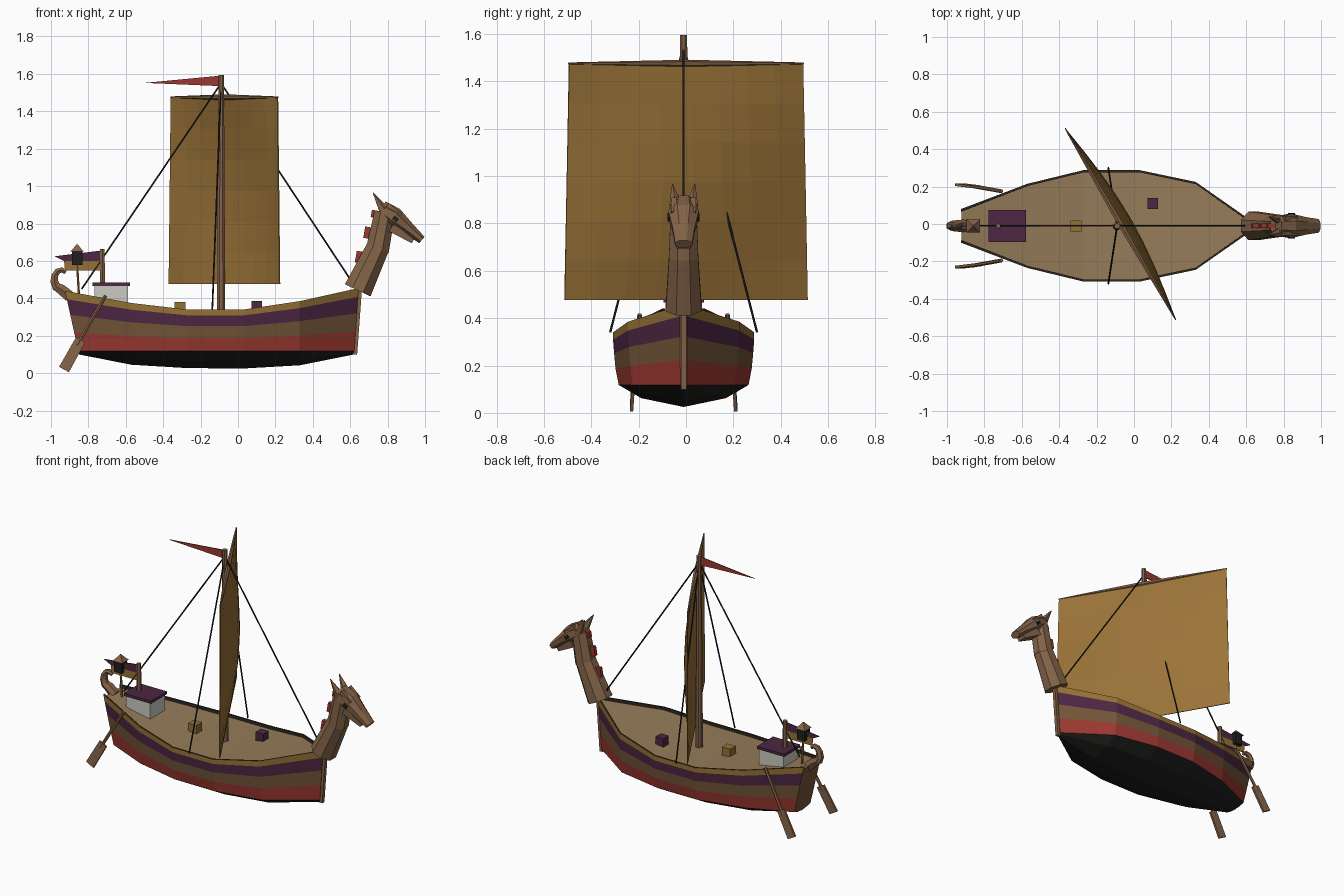
import bpy, bmesh
from math import sin, cos, pi, radians, sqrt
from mathutils import Vector, Matrix

if "Cube" in bpy.data.objects:
    bpy.data.objects.remove(bpy.data.objects["Cube"])

COL = dict(wood=(.23, .125, .065), plank=(.17, .09, .04), dark=(.03, .022, .015), black=(.014, .014, .013),
           red=(.33, .04, .032), purple=(.075, .02, .055), gold=(.3, .165, .035), sail=(.33, .175, .04),
           deck=(.3, .2, .1), plaster=(.6, .6, .55))
MATS = {}
for k, c in COL.items():
    MATS[k] = bpy.data.materials.new(k)
    MATS[k].diffuse_color = (*c, 1)
Y0 = -0.01          # centreline of the boat


def finish(name, bm, *mats):
    bmesh.ops.recalc_face_normals(bm, faces=bm.faces)
    me = bpy.data.meshes.new(name)
    bm.to_mesh(me)
    bm.free()
    for m in mats:
        me.materials.append(MATS[m])
    ob = bpy.data.objects.new(name, me)
    ob.location.y = Y0
    bpy.context.collection.objects.link(ob)
    return ob


def loft(name, rings, mats, row_mat=None):
    bm = bmesh.new()
    vs = [[bm.verts.new(p) for p in r] for r in rings]
    n = len(rings[0])
    for a, b in zip(vs, vs[1:]):
        for i in range(n):
            f = bm.faces.new((a[i], a[(i + 1) % n], b[(i + 1) % n], b[i]))
            f.material_index = row_mat[i] if row_mat else 0
    bm.faces.new(vs[0])
    bm.faces.new(vs[-1])
    return finish(name, bm, *mats)


def tube(name, pts, radii, mat, sides=8):
    """Faceted tube; each radius is a number or (half height, half width)."""
    pts = [Vector(p) for p in pts]
    rings = []
    for i, p in enumerate(pts):
        t = (pts[min(i + 1, len(pts) - 1)] - pts[max(i - 1, 0)]).normalized()
        ref = Vector((0, 1, 0)) if abs(t.y) < .8 else Vector((0, 0, 1))
        u = t.cross(ref).normalized()
        v = u.cross(t)
        r = radii[i] if isinstance(radii[i], tuple) else (radii[i],) * 2
        k = 1 / cos(pi / sides)
        rings.append([p + u * r[0] * k * cos(2 * pi * (j + .5) / sides)
                      + v * r[1] * k * sin(2 * pi * (j + .5) / sides) for j in range(sides)])
    return loft(name, rings, [mat])


def box(name, c, s, mat, tilt=0):
    bm = bmesh.new()
    bmesh.ops.create_cube(bm, size=1, matrix=Matrix.Translation(c) @ Matrix.Rotation(radians(tilt), 4, 'Y')
                          @ Matrix.Diagonal((*s, 1)))
    return finish(name, bm, mat)


def plate(name, pts, mat, th=.006):
    """Flat panel in the xz plane."""
    return loft(name, [[(x, y, z) for x, z in pts] for y in (-th / 2, th / 2)], [mat])


# Hull: stations are (x at sheer, x at keel, half width, keel z, sheer z)
stations = [(-.925, -.85, .09, .10, .44), (-.57, -.57, .225, .045, .375), (-.27, -.27, .298, .027, .34),
            (.03, .03, .298, .025, .34), (.33, .33, .235, .042, .385), (.645, .62, .015, .10, .455)]
rings = []
for xt, xb, w, kz, sz in stations:
    c = max(kz + .014, .118)
    h = sz - c
    half = [(0, kz), (.6 * w, kz + .4 * (c - kz)), (.92 * w, c), (.965 * w, c + .31 * h), (.985 * w, c + .6 * h),
            (w, c + .86 * h), (w, sz), (w - .012, sz), (w - .012, sz - .018), (0, sz - .018)]
    ring = half + [(-y, z) for y, z in half[8:0:-1]]
    rings.append([(xb + (xt - xb) * (z - kz) / (sz - kz), y, z) for y, z in ring])
band = [0, 0, 1, 2, 3, 4, 5, 5, 6]
hull = loft("hull", rings, ["black", "red", "plank", "purple", "gold", "dark", "deck"], band + band[::-1])
for f in hull.data.polygons[-2:]:
    f.material_index = 2
tube("stem_post", [(.625, 0, .10), (.65, 0, .44)], [.012, .012], "wood", 4)

# Figurehead: neck, head, jaw, horns, eyes, crest
tube("neck_lower", [(.64, 0, .443), (.748, 0, .672)], [.076, .061], "wood")
tube("neck_upper", [(.745, 0, .655), (.785, 0, .86)], [.062, .055], "wood")
tube("head", [(.765, 0, .88), (.835, 0, .835), (.91, 0, .775), (.983, 0, .712)],
     [(.045, .05), (.053, .064), (.034, .047), (.022, .036)], "wood")
tube("lower_jaw", [(.82, 0, .78), (.935, 0, .705)], [(.025, .045), (.012, .03)], "wood", 4)
for s, side in ((-1, "right"), (1, "left")):
    tube(side + "_horn", [(.775, s * .035, .875), (.722, s * .047, .965)], [.022, .002], "wood", 5)
    tube(side + "_brow", [(.80, s * .04, .90), (.87, s * .045, .845)], [.012, .008], "wood", 4)
    box(side + "_eye", (.842, s * .058, .825), (.03, .02, .022), "black", 38)
for i, (x, z) in enumerate([(.652, .62), (.697, .75), (.735, .85)]):
    box(f"crest_{i}", (x, 0, z), (.045, .025, .062 if i < 2 else .04), "red", 10)

# Curled stern ornament
arc = [(-.945 + .038 * cos(a) * 1.0, 0, .50 + .052 * sin(a))
       for a in [radians(d) for d in (270, 225, 190, 155, 120, 85, 50)]]
tube("stern_curl", [(-.90, 0, .41)] + arc, [.03, .027, .024, .021, .018, .016, .014, .011], "wood", 6)

# Mast, yard and pennant
M = Vector((-.09, 0, 0))
tube("mast", [M + Vector((0, 0, .31)), M + Vector((0, 0, 1.595))], [.022, .015], "wood")
along, fwd = Vector((-.5, .866, 0)), Vector((.866, .5, 0))
C = M + fwd * .02
tube("yard", [C + along * a + Vector((0, 0, 1.475)) for a in (-.572, 0, .572)], [.004, .014, .004], "wood", 6)
plate("pennant", [(-.10, 1.59), (-.10, 1.535), (-.50, 1.552)], "red")

# Billowed sail
bm = bmesh.new()
NU, NV = 8, 6
g = [[bm.verts.new(C + along * ((2 * i / NU - 1) * (.592 - .022 * j / NV))
                   + fwd * (.06 * sin(pi * i / NU) * sin(pi * j / NV)) + Vector((0, 0, .477 + .995 * j / NV)))
      for i in range(NU + 1)] for j in range(NV + 1)]
for j in range(NV):
    for i in range(NU):
        bm.faces.new((g[j][i], g[j][i + 1], g[j + 1][i + 1], g[j + 1][i]))
sail = finish("sail", bm, "sail")
mod = sail.modifiers.new("thickness", 'SOLIDIFY')
mod.thickness = .006
mod.offset = 0

# Rigging
for name, end in (("forestay", (.615, 0, .48)), ("backstay", (-.835, 0, .45)),
                  ("left_shroud", (-.137, .31, .34)), ("right_shroud", (-.137, -.31, .34))):
    tube(name, [M + Vector((0, 0, 1.55)), end], [.004, .004], "black", 5)

# Cabin and cargo
box("cabin", (-.677, 0, .415), (.18, .155, .11), "plaster")
box("cabin_roof", (-.677, 0, .476), (.2, .17, .018), "purple")
box("gold_crate", (-.31, 0, .35), (.06, .06, .06), "gold")
box("purple_crate", (.10, .12, .355), (.058, .058, .06), "purple")

# Stern flag
tube("flagstaff", [(-.725, 0, .40), (-.725, 0, .665)], [.014, .012], "wood", 6)
plate("flag_top", [(-.735, .655), (-.98, .625), (-.93, .60), (-.735, .60)], "purple")
plate("flag_bottom", [(-.735, .60), (-.93, .60), (-.925, .55), (-.735, .55)], "gold")

# Stern lantern
tube("lantern_post", [(-.85, 0, .41), (-.86, 0, .58)], [.006, .006], "gold", 6)
box("lantern", (-.86, 0, .615), (.056, .056, .075), "black")
tube("lantern_cap", [(-.86, 0, .65), (-.86, 0, .665), (-.86, 0, .688)], [.036, .022, .004], "wood", 4)

# Steering oars
for s, side in ((-1, "right"), (1, "left")):
    tube(side + "_oar_shaft", [(-.708, s * .185, .415), (-.86, s * .212, .15)], [.009, .009], "wood", 6)
    tube(side + "_oar_blade", [(-.842, s * .209, .178), (-.93, s * .22, .02)],
         [(.028, .007), (.03, .007)], "wood", 4)

for m in bpy.data.materials:
    if m.users and not m.is_grease_pencil:
        m.use_nodes = True
        m.node_tree.nodes["Principled BSDF"].inputs["Base Color"].default_value = m.diffuse_color
